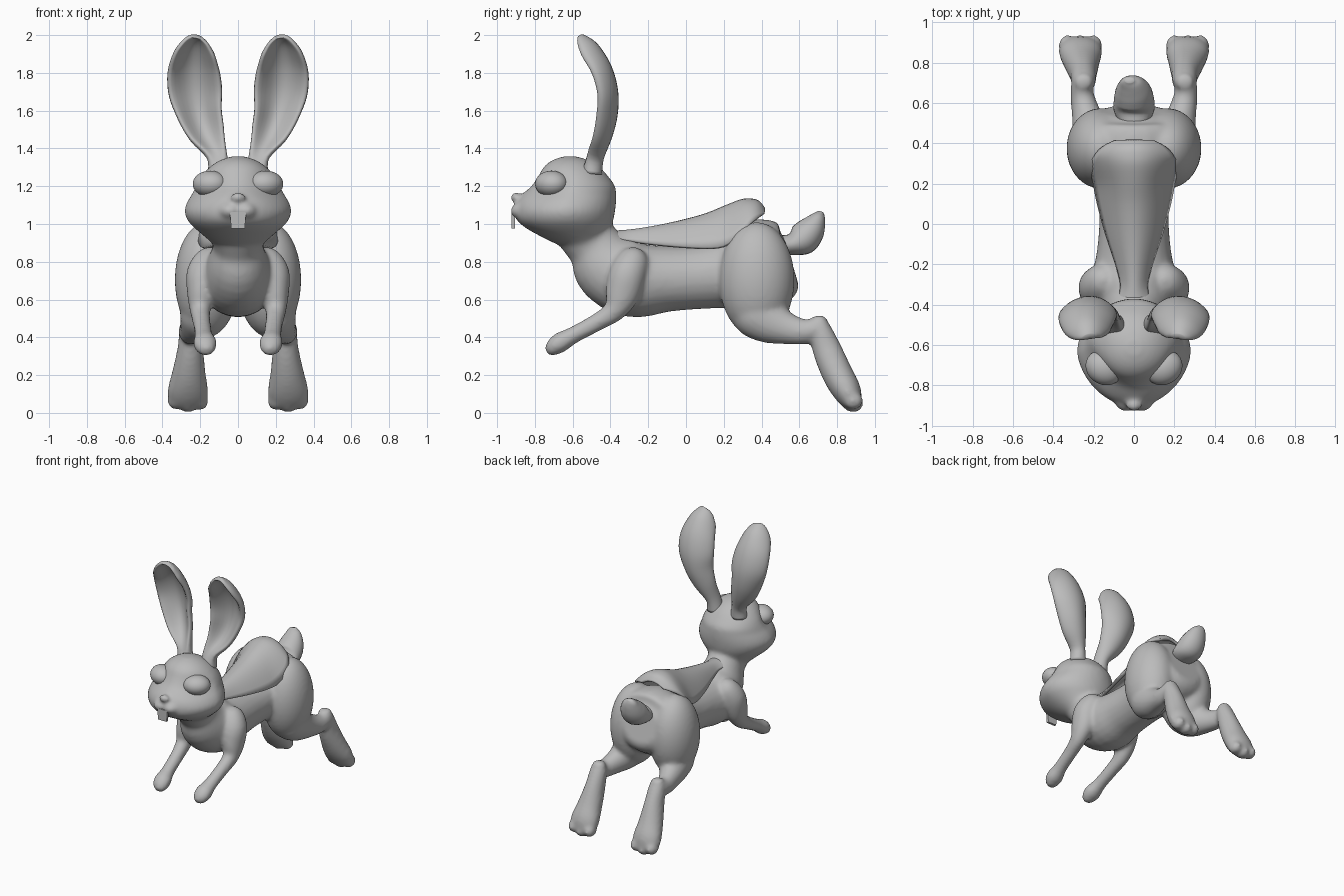
import bpy, bmesh, math
from mathutils import Vector, Matrix

fur = bpy.data.materials.new("soft_grey")
fur.diffuse_color = (0.5, 0.5, 0.5, 1)


def spline(rows, steps):
    """Smoothly resample rows of numbers."""
    out = []
    for i in range(len(rows) - 1):
        p = [rows[max(i - 1, 0)], rows[i], rows[i + 1], rows[min(i + 2, len(rows) - 1)]]
        for s in range(steps):
            t = s / steps
            out.append([0.5 * (2 * b + (c - a) * t + (2 * a - 5 * b + 4 * c - d) * t * t
                               + (3 * b - a - 3 * c + d) * t ** 3) for a, b, c, d in zip(*p)])
    out.append(list(rows[-1]))
    return out


def loft(bm, rows, side=1, n=24, steps=4, level=False):
    """Skin rings of (x, y, z, half width, half depth, hollow, front taper)."""
    rows = spline([list(r) + [0] * (7 - len(r)) for r in rows], steps)
    pts = [Vector((r[0] * side, r[1], r[2])) for r in rows]
    rings = []
    for i, (r, p) in enumerate(zip(rows, pts)):
        t = (pts[min(i + 1, len(pts) - 1)] - pts[max(i - 1, 0)]).normalized()
        if level:
            t = Vector((0, 0, 1))
        u = Vector((1, 0, 0))
        u = (u - t * u.dot(t)).normalized()
        v = u.cross(t)
        ring = []
        for k in range(n):
            a = 2 * math.pi * k / n
            c, s = math.cos(a), math.sin(a)
            bend = 0.7 * c * c * r[5]  # cup the edges forward
            if s > 0:  # scoop out the front, leaving a raised rim
                c *= 1 - r[6] * s
                s += r[5] * (1.6 * s - 2 * s ** 3 - s)
            ring.append(bm.verts.new(p + u * c * max(r[3], 0.004)
                                     + v * (s + bend) * max(r[4], 0.004)))
        rings.append(ring)
    for a, b in zip(rings, rings[1:]):
        for k in range(n):
            bm.faces.new((a[k], a[(k + 1) % n], b[(k + 1) % n], b[k]))
    for ring in (rings[0], rings[-1]):
        mid = bm.verts.new(sum((w.co for w in ring), Vector()) / n)
        for k in range(n):
            bm.faces.new((ring[k], ring[(k + 1) % n], mid))


def ball(bm, loc, rad, turn=0.0):
    m = (Matrix.Translation(loc) @ Matrix.Rotation(turn, 4, 'Z')
         @ Matrix.Diagonal((*rad, 1)))
    bmesh.ops.create_uvsphere(bm, u_segments=32, v_segments=20, radius=1, matrix=m)


def finish(bm, name, smooth=True):
    bmesh.ops.recalc_face_normals(bm, faces=bm.faces)
    me = bpy.data.meshes.new(name)
    bm.to_mesh(me)
    bm.free()
    me.materials.append(fur)
    for f in me.polygons:
        f.use_smooth = smooth
    ob = bpy.data.objects.new(name, me)
    bpy.context.collection.objects.link(ob)
    return ob


# Body: torso, head and limbs blended into one skin
bm = bmesh.new()
loft(bm, [(0, -.57, 1.0, .15, .15), (0, -.53, .94, .145, .145), (0, -.48, .875, .135, .15),
          (0, -.41, .78, .17, .195), (0, -.28, .705, .205, .20), (0, -.10, .71, .18, .175),
          (0, .08, .72, .172, .17), (0, .22, .74, .19, .19), (0, .35, .77, .24, .245),
          (0, .45, .785, .27, .24), (0, .52, .79, .23, .20), (0, .56, .80, .14, .13)])
# Head: pear shaped, pointed toward the nose
loft(bm, [(0, -.51, .86, .11, .09), (0, -.557, .90, .14, .143), (0, -.595, .94, .185, .185),
          (0, -.625, .98, .232, .225, 0, .05), (0, -.64, 1.02, .268, .255, 0, .1),
          (0, -.64, 1.07, .284, .265, 0, .12), (0, -.632, 1.12, .268, .262, 0, .18),
          (0, -.617, 1.16, .243, .247, 0, .25), (0, -.597, 1.20, .224, .222, 0, .25),
          (0, -.597, 1.25, .197, .187, 0, .15), (0, -.605, 1.30, .152, .15),
          (0, -.612, 1.337, .097, .098), (0, -.615, 1.358, .035, .035)], 1, 40, 4, True)
ball(bm, (0, -.90, 1.14), (.04, .03, .028))             # nose
for s in (-1, 1):
    ball(bm, (s * .04, -.87, 1.07), (.06, .06, .045))   # muzzle pad
    ball(bm, (s * .165, .375, .705), (.17, .20, .305))  # haunch
    # front leg and paw
    loft(bm, [(.12, -.25, .86, .03, .03), (.14, -.27, .82, .08, .08), (.175, -.31, .73, .10, .10),
              (.195, -.34, .62, .075, .09),
              (.20, -.38, .54, .055, .06), (.192, -.47, .48, .048, .048),
              (.182, -.60, .41, .048, .046), (.175, -.67, .37, .064, .054),
              (.17, -.72, .335, .048, .038), (.17, -.74, .325, .02, .02)], s, 20)
    # lower hind leg
    loft(bm, [(.17, .33, .60, .06, .06), (.185, .36, .54, .115, .13), (.205, .44, .485, .105, .12),
              (.235, .54, .445, .075, .085),
              (.255, .63, .43, .06, .067), (.26, .70, .45, .052, .057)], s, 20)
    # hind foot with toes
    loft(bm, [(.25, .705, .515, .038, .033), (.25, .71, .45, .06, .057), (.252, .745, .34, .069, .077),
              (.26, .80, .21, .09, .082), (.265, .85, .12, .108, .077), (.265, .88, .06, .098, .057),
              (.265, .90, .025, .05, .03)], s, 20)
    for x, z in ((.20, .06), (.265, .046), (.33, .064)):
        ball(bm, (s * x, .885, z), (.044, .053, .046))
body = finish(bm, "body")
rm = body.modifiers.new("blend", 'REMESH')
rm.mode = 'VOXEL'
rm.voxel_size = 0.012
rm.use_smooth_shade = True
sm = body.modifiers.new("soften", 'SMOOTH')
sm.factor = 0.5
sm.iterations = 14

# Ears, eyes and teeth
for s, tag in ((-1, "left"), (1, "right")):
    bm = bmesh.new()
    loft(bm, [(.10, -.50, 1.27, .06, .055, 0), (.112, -.485, 1.36, .055, .052, .3),
              (.165, -.44, 1.47, .097, .05, .8), (.203, -.415, 1.58, .12, .053, 1),
              (.225, -.412, 1.70, .142, .053, 1), (.235, -.445, 1.82, .138, .053, 1),
              (.232, -.505, 1.92, .11, .05, 1), (.225, -.545, 1.972, .07, .032, .8),
              (.22, -.56, 1.992, .035, .018, .2)], s, 32)
    finish(bm, tag + "_ear")
    bm = bmesh.new()
    ball(bm, (s * .147, -.712, 1.212), (.096, .084, .07), s * .55)
    finish(bm, tag + "_eye")
    bm = bmesh.new()
    bmesh.ops.create_cube(bm, size=1, matrix=Matrix.Translation((s * .0215, -.915, 1.02))
                          @ Matrix.Diagonal((.043, .018, .085, 1)))
    for v in bm.verts:
        if v.co.z < 1.0:
            v.co.x = s * .018 + (v.co.x - s * .0215) * .84
    finish(bm, tag + "_tooth", False)

# Tail
bm = bmesh.new()
loft(bm, [(0, .50, .89, .07, .05), (0, .56, .892, .10, .058), (0, .615, .918, .10, .085),
          (-.004, .658, .965, .09, .078), (-.012, .688, 1.01, .07, .055),
          (-.02, .706, 1.045, .047, .032), (-.022, .713, 1.066, .022, .014)])
finish(bm, "tail")

# Cape draped over the back: (y, half width, centre height, edge height)
rows = spline([(-.40, .085, .955, .92), (-.31, .06, .96, .91), (-.20, .085, .975, .895),
               (-.05, .135, 1.005, .88), (.10, .175, 1.045, .872), (.20, .195, 1.085, .882),
               (.29, .21, 1.12, .94), (.34, .19, 1.125, 1.0), (.38, .15, 1.115, 1.03),
               (.41, .09, 1.08, 1.05)], 3)
bm = bmesh.new()
n = 16
grid = []
for y, w, zc, ze in rows:
    us = [2 * k / n - 1 for k in range(n + 1)]
    grid.append([bm.verts.new((u * w, y, zc - (zc - ze) * u * u)) for u in us])
for a, b in zip(grid, grid[1:]):
    for k in range(n):
        bm.faces.new((a[k], a[k + 1], b[k + 1], b[k]))
cape = finish(bm, "cape")
sol = cape.modifiers.new("thickness", 'SOLIDIFY')
sol.thickness = 0.02
sol.offset = 0
